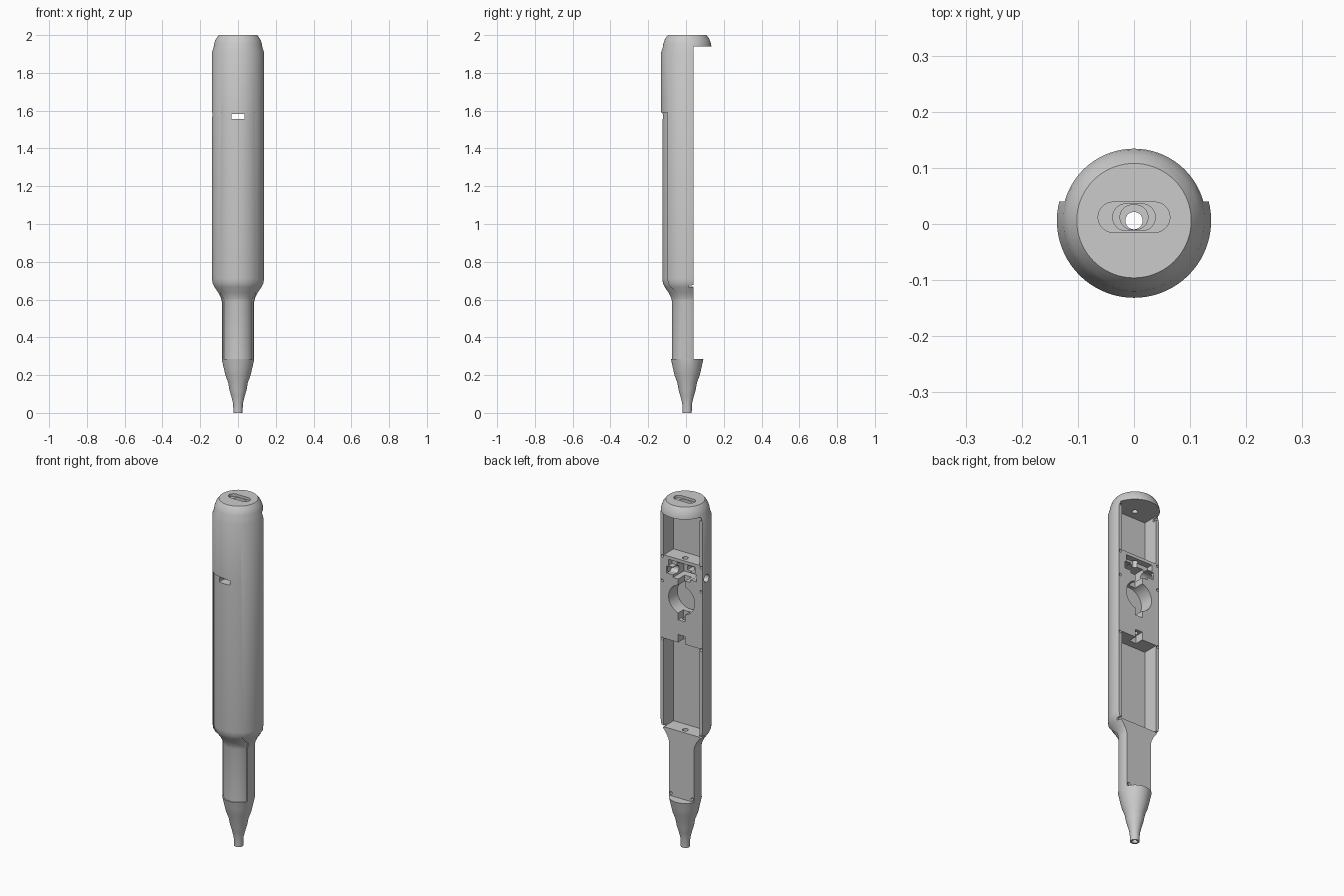
import bpy, bmesh, math
from mathutils import Matrix, Vector

AXIS_Y = 0.006      # shell axis
CUT_Y = 0.04        # flat mating face
NOSE_TOP, CAP_BOTTOM, BODY_R = 0.285, 1.94, 0.1375

if "Cube" in bpy.data.objects:
    bpy.data.objects.remove(bpy.data.objects["Cube"], do_unlink=True)

grey = bpy.data.materials.new("plain_grey")
grey.use_nodes = True
grey.diffuse_color = (0.6, 0.6, 0.6, 1)
grey.node_tree.nodes["Principled BSDF"].inputs["Base Color"].default_value = (0.6, 0.6, 0.6, 1)


def finish(bm, name):
    bmesh.ops.recalc_face_normals(bm, faces=bm.faces)
    mesh = bpy.data.meshes.new(name)
    bm.to_mesh(mesh)
    bm.free()
    obj = bpy.data.objects.new(name, mesh)
    bpy.context.collection.objects.link(obj)
    mesh.materials.append(grey)
    return obj


def revolve(profile, name, steps=72):
    bm = bmesh.new()
    verts = [bm.verts.new((r, AXIS_Y, z)) for r, z in profile]
    edges = [bm.edges.new(pair) for pair in zip(verts, verts[1:])]
    bmesh.ops.spin(bm, geom=verts + edges, cent=(0, AXIS_Y, 0), axis=(0, 0, 1),
                   angle=math.tau, steps=steps, use_merge=True)
    bmesh.ops.remove_doubles(bm, verts=bm.verts, dist=1e-5)
    return finish(bm, name)


def box(x0, x1, y0, y1, z0, z1):
    bm = bmesh.new()
    bmesh.ops.create_cube(bm, size=1)
    for v in bm.verts:
        v.co = Vector((x1 if v.co.x > 0 else x0, y1 if v.co.y > 0 else y0,
                       z1 if v.co.z > 0 else z0))
    return finish(bm, "cutter")


def rod(start, end, radius, sides=32):
    start, end = Vector(start), Vector(end)
    span = end - start
    turn = Vector((0, 0, 1)).rotation_difference(span).to_matrix().to_4x4()
    bm = bmesh.new()
    bmesh.ops.create_cone(bm, cap_ends=True, segments=sides, radius1=radius, radius2=radius,
                          depth=span.length, matrix=Matrix.Translation((start + end) / 2) @ turn)
    return finish(bm, "cutter")


def slot(half_width, half_depth, z0, z1):
    # Stadium-shaped prism
    bm = bmesh.new()
    ring = []
    for i in range(32):
        a = math.tau * (i + 0.5) / 32
        side = math.copysign(half_width - half_depth, math.cos(a))
        ring.append(bm.verts.new((side + half_depth * math.cos(a),
                                  AXIS_Y + 0.006 + half_depth * math.sin(a), z0)))
    face = bm.faces.new(ring)
    top = bmesh.ops.extrude_face_region(bm, geom=[face])["geom"]
    bmesh.ops.translate(bm, vec=(0, 0, z1 - z0),
                        verts=[v for v in top if isinstance(v, bmesh.types.BMVert)])
    return finish(bm, "cutter")


def subtract(target, cutter):
    mod = target.modifiers.new("cut", "BOOLEAN")
    mod.operation, mod.solver, mod.object = "DIFFERENCE", "EXACT", cutter
    bpy.context.view_layer.objects.active = target
    bpy.ops.object.modifier_apply(modifier=mod.name)
    bpy.data.objects.remove(cutter, do_unlink=True)


# Barrel, neck, rippled nose and rounded cap
nose = [(0.024, 0), (0.026, 0.05), (0.036, 0.09), (0.045, 0.12), (0.052, 0.16),
        (0.067, 0.2), (0.076, 0.24), (0.086, NOSE_TOP)]
barrel = [(0.086, 0.59), (0.091, 0.61), (0.103, 0.635), (0.124, 0.665),
          (0.134, 0.685), (BODY_R, 0.71), (BODY_R, 1.91)]
cap = [(0.129, 1.935), (0.126, 1.955), (0.117, 1.98), (0.102, 2)]
shell = revolve([(0, 0)] + nose + barrel + cap + [(0, 2)], "pen_half_shell")

# Shallow grip recess down the front
inset = [(r - 0.006, z) for r, z in nose[-1:] + barrel]
core = revolve([(0, 0.2), (0.08, 0.2)] + inset + [(0, 1.91)], "core")
grip = box(-0.089, 0.089, -0.3, AXIS_Y - 0.033, NOSE_TOP, 1.59)
subtract(grip, core)
subtract(shell, grip)

# Open back between nose and cap
subtract(shell, box(-0.3, 0.3, CUT_Y, 0.3, NOSE_TOP, CAP_BOTTOM))

# Upper and lower compartments
for z0, z1 in ((1.66, CAP_BOTTOM), (0.67, 1.18)):
    subtract(shell, box(-0.114, 0.114, -0.05, 0.1 if z1 < 1.5 else CUT_Y + 0.001, z0, z1))

# Round motor pocket with its wire notches
subtract(shell, rod((0, -0.04, 1.43), (0, 0.1, 1.43), 0.083, 48))
for z0, z1, floor in ((1.48, 1.56, -0.02), (1.31, 1.37, -0.01), (1.17, 1.225, -0.01)):
    subtract(shell, box(-0.022, 0.022, floor, 0.1, z0, z1))

# Switch pocket, ledge and front window
subtract(shell, box(-0.085, 0.085, 0.005, 0.1, 1.605, 1.642))
subtract(shell, box(-0.055, 0.055, -0.06, 0.1, 1.545, 1.62))
subtract(shell, box(-0.034, 0.034, -0.3, 0.1, 1.556, 1.582))

# Side button bore, open on one side only
subtract(shell, rod((-0.3, 0.008, 1.58), (0.1, 0.008, 1.58), 0.022))
for side in (-1, 1):
    x0, x1 = sorted((side * 0.05, side * 0.095))
    subtract(shell, box(x0, x1, 0.008, 0.1, 1.56, 1.6))

# Stepped charging port and axial bore
for half_width, half_depth, depth in ((0.064, 0.027, 0.015), (0.038, 0.024, 0.03),
                                      (0.025, 0.022, 0.045)):
    subtract(shell, slot(half_width, half_depth, 2 - depth, 2.1))
subtract(shell, rod((0, AXIS_Y, -0.1), (0, AXIS_Y, 2.1), 0.0155))

# Alignment pin holes
for x, z in ((0.117, 1.925), (0.124, 1.65), (0.124, 1.51), (0.124, 1.175),
             (0.12, 0.672), (0.068, 0.3)):
    for side in (-1, 1):
        subtract(shell, rod((side * x, 0.015, z), (side * x, 0.1 if z < 1.9 else 0.05, z), 0.008, 16))

# Smooth curved walls, crisp cut edges
bpy.ops.object.select_all(action="DESELECT")
shell.select_set(True)
bpy.context.view_layer.objects.active = shell
bpy.ops.object.shade_smooth_by_angle(angle=math.radians(30))
